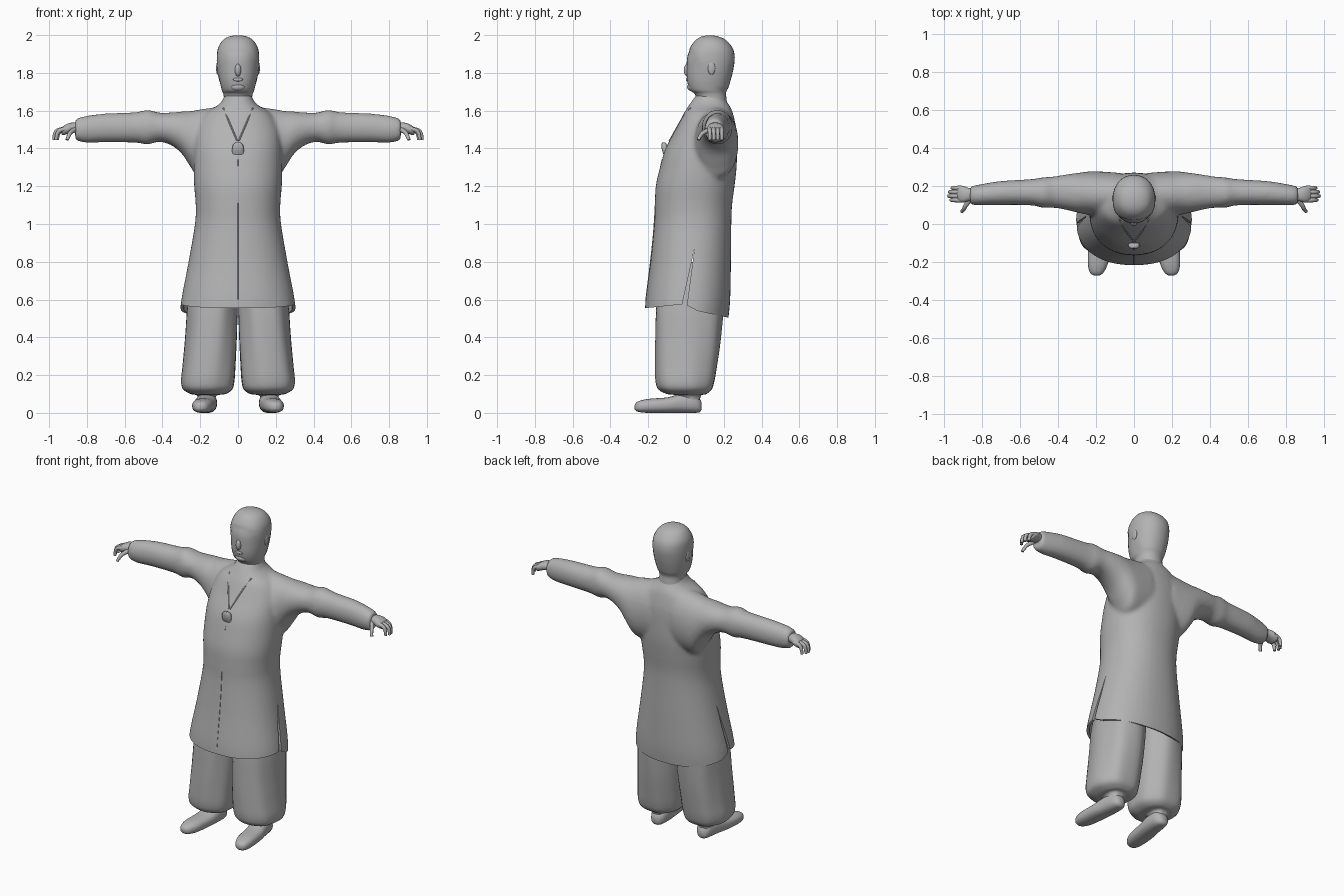
import bpy, bmesh, math
from mathutils import Vector

if "Cube" in bpy.data.objects:
    bpy.data.objects.remove(bpy.data.objects["Cube"])

GREY = bpy.data.materials.new("plain grey")
GREY.use_nodes = True
GREY.diffuse_color = (0.45, 0.45, 0.45, 1)
GREY.node_tree.nodes["Principled BSDF"].inputs["Base Color"].default_value = GREY.diffuse_color


def spline(rows, steps):
    """Catmull-Rom rows in between the given ones."""
    out = []
    for i in range(len(rows) - 1):
        p = [rows[min(max(i + k, 0), len(rows) - 1)] for k in (-1, 0, 1, 2)]
        for s in range(steps):
            t = s / steps
            out.append([b + t / 2 * (c - a + t * (2*a - 5*b + 4*c - d + t * (3*(b - c) + d - a)))
                        for a, b, c, d in zip(*p)])
    return out + [list(rows[-1])]


def loft(bm, axis, rows, power=2.0, sides=32, steps=4, folds=0, depth=0.0, flip=1):
    """Rounded rings; each row is position, low and high on the two other axes."""
    rings = []
    for pos, a0, a1, b0, b1 in spline(rows, steps):
        ring = []
        for k in range(sides):
            ang = 2 * math.pi * k / sides
            c, s = math.cos(ang), math.sin(ang)
            r = 1 + depth * math.sin(folds * ang + pos * 4)
            u = (a0 + a1) / 2 + (a1 - a0) / 2 * r * math.copysign(abs(c) ** (2 / power), c)
            v = (b0 + b1) / 2 + (b1 - b0) / 2 * r * math.copysign(abs(s) ** (2 / power), s)
            co = {"x": (pos, u, v), "y": (u, pos, v), "z": (u, v, pos)}[axis]
            ring.append(bm.verts.new((co[0] * flip, co[1], co[2])))
        rings.append(ring)
    for lo, hi in zip(rings, rings[1:]):
        for k in range(sides):
            j = (k + 1) % sides
            bm.faces.new((lo[k], lo[j], hi[j], hi[k]))
    bm.faces.new(rings[0])
    bm.faces.new(rings[-1])
    bmesh.ops.recalc_face_normals(bm, faces=bm.faces)


def finish(name, bm):
    mesh = bpy.data.meshes.new(name)
    bm.to_mesh(mesh)
    bm.free()
    mesh.materials.append(GREY)
    mesh.shade_smooth()
    ob = bpy.data.objects.new(name, mesh)
    bpy.context.collection.objects.link(ob)
    return ob


def sym(rows):
    """Rows given as height, half width, front, back."""
    return [(z, -w, w, f, b) for z, w, f, b in rows]


def apply(ob, kind, **settings):
    mod = ob.modifiers.new(kind.lower(), kind)
    for key, value in settings.items():
        setattr(mod, key, value)
    bpy.context.view_layer.objects.active = ob
    bpy.ops.object.modifier_apply(modifier=mod.name)


def tube(name, paths, radius):
    curve = bpy.data.curves.new(name, "CURVE")
    curve.dimensions = "3D"
    curve.bevel_depth = radius
    curve.bevel_resolution = 3
    curve.use_fill_caps = True
    for path in paths:
        sp = curve.splines.new("NURBS")
        sp.points.add(len(path) - 1)
        for i, (pt, co) in enumerate(zip(sp.points, path)):
            pt.co = (*co, 1)
            pt.radius = 1 - 0.35 * i / (len(path) - 1) if radius > 0.006 else 1
        sp.use_endpoint_u = True
        sp.order_u = 3
    curve.materials.append(GREY)
    ob = bpy.data.objects.new(name, curve)
    bpy.context.collection.objects.link(ob)
    return ob


# Tunic: body and sleeves fused into one soft cloth surface
BODY = [(1.69, .07, .06, .2), (1.65, .085, .03, .215), (1.62, .12, .01, .235),
        (1.58, .18, -.015, .25), (1.5, .22, -.055, .267), (1.4, .232, -.108, .27),
        (1.3, .235, -.138, .268), (1.2, .232, -.16, .257), (1.1, .224, -.165, .244),
        (1.0, .228, -.168, .24), (.8, .262, -.188, .238), (.6, .3, -.214, .234),
        (.48, .312, -.218, .222)]
SLEEVE = [(.08, .04, .27, 1.25, 1.625), (.2, .04, .277, 1.24, 1.607), (.25, .05, .275, 1.3, 1.598),
          (.3, .06, .268, 1.375, 1.595), (.36, .075, .26, 1.42, 1.59), (.42, .085, .25, 1.435, 1.59),
          (.48, .085, .245, 1.42, 1.605), (.54, .098, .236, 1.43, 1.592), (.7, .1, .226, 1.432, 1.585),
          (.8, .098, .21, 1.43, 1.573), (.85, .1, .2, 1.44, 1.56), (.862, .105, .195, 1.45, 1.55)]
bm = bmesh.new()
loft(bm, "z", sym(BODY), 2.2, 48)
for side in (1, -1):
    loft(bm, "x", SLEEVE, 2.1, flip=side)
tunic = finish("tunic", bm)
apply(tunic, "REMESH", mode="VOXEL", voxel_size=0.011)
apply(tunic, "SMOOTH", factor=0.5, iterations=8)

# Hollow skirt, then hem and side slits cut in one sweep
bm = bmesh.new()
loft(bm, "z", sym([(.9, .22, -.15, .2), (.75, .253, -.178, .224), (.6, .284, -.2, .22),
                   (.4, .3, -.206, .208)]), 2.2, 48)
hollow = finish("hollow_cutter", bm)
bm = bmesh.new()
HEM = [(-.4, .58), (-.21, .555), (-.02, .575), (.045, .87), (.005, .57), (.06, .54),
       (.22, .505), (.4, .5), (.4, .3), (-.4, .3)]
face = bm.faces.new([bm.verts.new((-.6, y, z)) for y, z in HEM])
swept = bmesh.ops.extrude_face_region(bm, geom=[face])["geom"]
bmesh.ops.translate(bm, vec=(1.2, 0, 0), verts=[g for g in swept if isinstance(g, bmesh.types.BMVert)])
bmesh.ops.recalc_face_normals(bm, faces=bm.faces)
hem = finish("hem_cutter", bm)
for cutter in (hollow, hem):
    apply(tunic, "BOOLEAN", operation="DIFFERENCE", solver="EXACT", object=cutter)
    bpy.data.objects.remove(cutter)

# Head with a raised hair cap
bm = bmesh.new()
loft(bm, "z", sym([(1.6, .09, .05, .22), (1.66, .076, .055, .215), (1.69, .078, .045, .212),
                   (1.71, .086, .02, .217), (1.76, .098, .006, .232), (1.82, .106, .004, .246),
                   (1.88, .108, .006, .253), (1.93, .102, .024, .243), (1.97, .08, .05, .212),
                   (1.99, .052, .078, .178), (1.998, .02, .108, .145)]), 2.15)
for v in bm.verts:
    if v.co.z > 1.92 - 1.5 * (v.co.y - .03) and v.co.z > 1.72:
        v.co.x *= 1.04
        v.co.y = .125 + (v.co.y - .125) * 1.04
head = finish("head", bm)


def ball(name, centre, size):
    bm = bmesh.new()
    bmesh.ops.create_uvsphere(bm, u_segments=16, v_segments=10, radius=1)
    for v in bm.verts:
        v.co = Vector(centre) + v.co * Vector(size)
    return finish(name, bm)


ball("nose", (0, .008, 1.815), (.017, .02, .034))
ball("chin", (0, .032, 1.725), (.04, .026, .022))
ball("lips", (0, .008, 1.765), (.026, .008, .01))

LEG = [(.8, .0, .22, -.12, .19), (.6, .0, .262, -.155, .2), (.4, .004, .278, -.162, .185),
       (.25, .012, .292, -.163, .165), (.17, .018, .3, -.16, .152), (.125, .03, .29, -.145, .138),
       (.1, .065, .25, -.1, .11), (.09, .115, .215, -.045, .08), (.04, .12, .21, -.035, .07)]
SHOE = [(-.272, .185, .208, .02, .042), (-.255, .16, .232, .006, .06), (-.2, .135, .243, 0, .074),
        (-.1, .12, .237, 0, .082), (-.03, .112, .225, 0, .1), (.04, .113, .212, 0, .1),
        (.072, .13, .197, .004, .075), (.083, .15, .178, .02, .05)]
PALM = [(.82, .125, .18, 1.48, 1.53), (.87, .12, .19, 1.485, 1.537), (.9, .112, .2, 1.478, 1.532),
        (.925, .118, .2, 1.47, 1.518), (.935, .13, .19, 1.475, 1.505)]

for side, label in ((1, "left"), (-1, "right")):
    # Baggy trouser leg with soft folds, and shoe
    bm = bmesh.new()
    loft(bm, "z", LEG, 2.35, 40, folds=7, depth=.015, flip=side)
    finish(label + "_trouser_leg", bm)
    bm = bmesh.new()
    loft(bm, "y", SHOE, 2.4, 24, flip=side)
    finish(label + "_shoe", bm)
    # Hand with drooping fingers
    bm = bmesh.new()
    loft(bm, "x", PALM, 2.3, 20, flip=side)
    finish(label + "_palm", bm)
    fingers = []
    for i in range(4):
        y, reach = .126 + .021 * i, (.0, .012, .008, -.006)[i]
        fingers.append([(side * x, y, z) for x, z in ((.905, 1.503), (.94 + reach, 1.502),
                                                      (.962 + reach, 1.475), (.962 + reach, 1.444))])
    fingers.append([(side * .86, .13, 1.5), (side * .885, .1, 1.49), (side * .895, .075, 1.47),
                    (side * .905, .066, 1.445)])
    tube(label + "_fingers", fingers, .0135)
    ball(label + "_ear", (side * .108, .135, 1.825), (.008, .02, .034))


# Neck cord and pendant laid on the chest
def on_chest(x, z):
    hit, loc, normal, index = tunic.ray_cast(Vector((x, -1, z)), Vector((0, 1, 0)))
    return loc if hit else Vector((x, 0, z))


cords = [[on_chest(s * x, 1.43 + (x / .085) * .2) for x in (.004, .02, .04, .06, .078)] for s in (1, -1)]
tube("neck_cord", cords, .004)
tube("front_seam", [[on_chest(0, z) for z in (1.34, 1.2, 1.0, .8, .6)]], .002)
spot = on_chest(0, 1.39)
bm = bmesh.new()
loft(bm, "z", [(1.342, -.016, .016, spot.y + .012, spot.y + .03), (1.35, -.029, .029, spot.y + .0, spot.y + .03),
               (1.39, -.031, .031, spot.y - .016, spot.y + .02), (1.42, -.026, .026, spot.y - .018, spot.y + .01),
               (1.432, -.012, .012, spot.y - .014, spot.y)], 3, 20)
finish("pendant", bm)

# Keep cut edges crisp
bpy.ops.object.select_all(action="DESELECT")
tunic.select_set(True)
bpy.context.view_layer.objects.active = tunic
bpy.ops.object.shade_smooth_by_angle(angle=math.radians(50))
